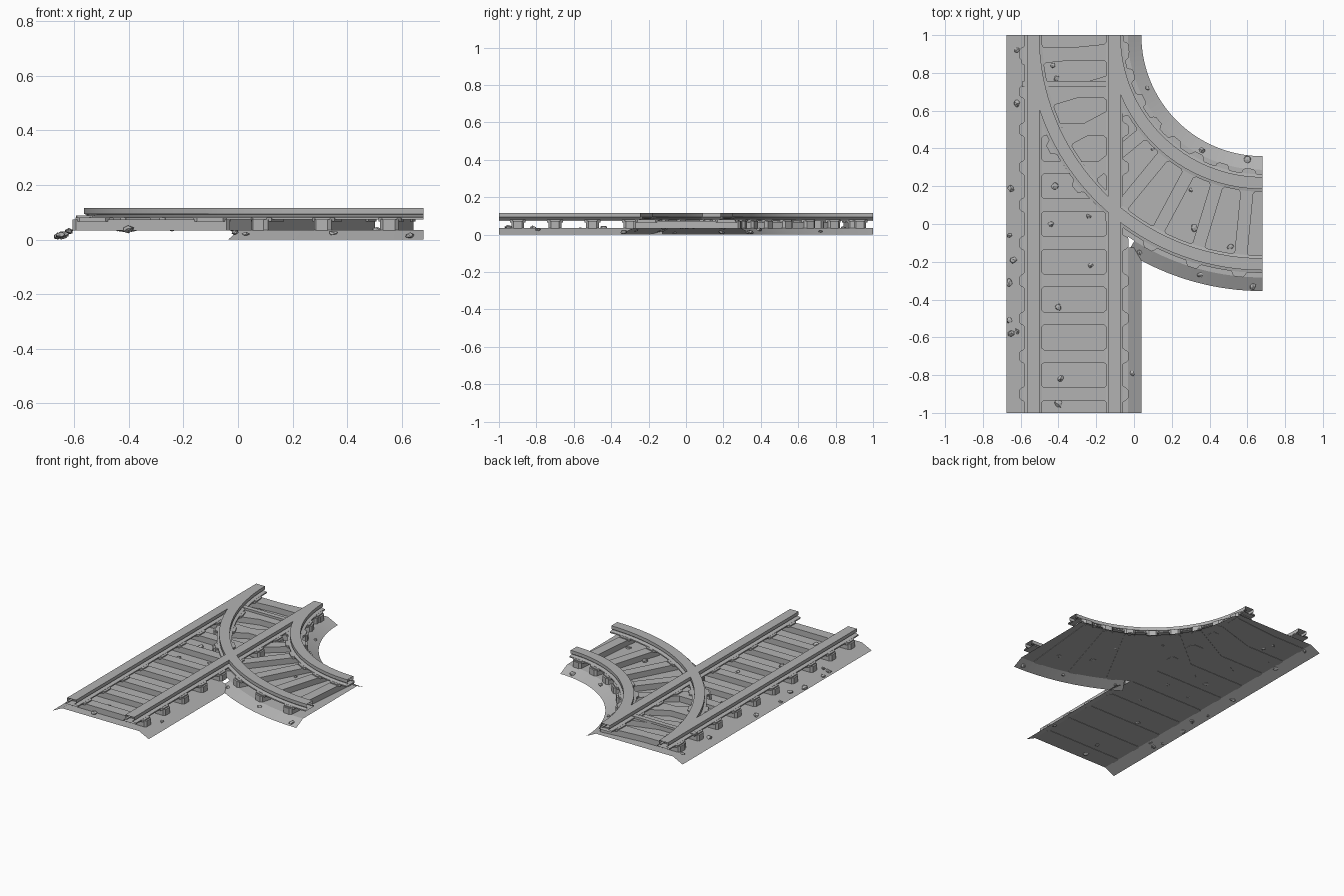
import bpy, bmesh, math, random
from mathutils import Matrix, Vector

random.seed(4)
if "Cube" in bpy.data.objects:
    bpy.data.objects.remove(bpy.data.objects["Cube"])

# Layout: a straight track along y, and a quarter-turn branch towards +x
TRACK_X = -0.318
TURN = Vector((0.68, 1.0))
RADIUS = 0.998
GAUGE = 0.215
BED, TIE_TOP = 0.035, 0.073

grey = bpy.data.materials.new("stone_grey")
grey.use_nodes = True
COLOUR = (0.45, 0.45, 0.45, 1)
grey.diffuse_color = COLOUR
grey.node_tree.nodes["Principled BSDF"].inputs["Base Color"].default_value = COLOUR


def finish(bm, name, smooth=False):
    mesh = bpy.data.meshes.new(name)
    bm.to_mesh(mesh)
    bm.free()
    mesh.materials.append(grey)
    obj = bpy.data.objects.new(name, mesh)
    bpy.context.collection.objects.link(obj)
    if smooth:
        bpy.ops.object.select_all(action='DESELECT')
        obj.select_set(True)
        bpy.context.view_layer.objects.active = obj
        bpy.ops.object.shade_smooth_by_angle(angle=math.radians(25))
    return obj


def straight_frame(t):
    return Matrix.Translation((TRACK_X, 1 - 2 * t, 0))


def branch_frame(t):
    a = t * math.pi / 2
    loc = (TURN.x - RADIUS * math.cos(a), TURN.y - RADIUS * math.sin(a), 0)
    return Matrix.Translation(loc) @ Matrix.Rotation(a, 4, 'Z')


def sweep(bm, frame, profile, steps, closed, keep=None):
    """Sweep a cross-section of (offset, height) points along a track."""
    rings = [[bm.verts.new(frame(i / steps) @ Vector((o, 0, z))) for o, z in profile]
             for i in range(steps + 1)]
    n = len(profile)
    for a, b in zip(rings, rings[1:]):
        for j in range(n if closed else n - 1):
            k = (j + 1) % n
            quad = (a[j], b[j], b[k], a[k])
            mid = sum((v.co for v in quad), Vector()) / 4
            if keep is None or keep(mid, j):
                bm.faces.new(quad)


def prism(bm, outline, z0, z1, matrix):
    low = [bm.verts.new(matrix @ Vector((x, y, z0))) for x, y in outline]
    high = [bm.verts.new(matrix @ Vector((x, y, z1))) for x, y in outline]
    bm.faces.new(high)
    bm.faces.new(low[::-1])
    for i in range(len(low)):
        k = (i + 1) % len(low)
        bm.faces.new((low[i], low[k], high[k], high[i]))


def clipped(hx, hy, c, cx=0):
    """Rectangle outline with cut corners."""
    pts = [(hx, -hy + c), (hx, hy - c), (hx - c, hy), (-hx + c, hy),
           (-hx, hy - c), (-hx, -hy + c), (-hx + c, -hy), (hx - c, -hy)]
    return [(x + cx, y) for x, y in pts]


# Ballast bed: flat top with sloping shoulders, trimmed where the tracks merge
bed_profile = [(-0.357, 0), (-0.285, BED), (0.285, BED), (0.357, 0)]


def keep_straight(p, strip):
    r = (p.xy - TURN).length
    inside = p.x < TURN.x and 0.64 < r < 1.3
    return strip != 2 or not inside


def keep_branch(p, strip):
    return strip != 0 or p.x > -0.03


for name, frame, keep in (("straight_bed", straight_frame, keep_straight),
                          ("branch_bed", branch_frame, keep_branch)):
    bm = bmesh.new()
    sweep(bm, frame, bed_profile, 48, False, keep)
    bm.normal_update()
    for f in bm.faces:
        if f.normal.z < 0:
            f.normal_flip()
    bmesh.ops.delete(bm, geom=[v for v in bm.verts if not v.link_faces], context='VERTS')
    finish(bm, name, True)

# Rails: wide foot, narrow web, broad head, open at the track ends
half = [(0.046, TIE_TOP), (0.046, 0.081), (0.022, 0.086), (0.022, 0.091),
        (0.032, 0.094), (0.032, 0.116)]
rail = half + [(-o, z) for o, z in reversed(half)]
for name, frame, steps in (("straight_rail", straight_frame, 1),
                           ("branch_rail", branch_frame, 32)):
    for side, label in ((-1, "outer"), (1, "inner")):
        bm = bmesh.new()
        sweep(bm, frame, [(o + side * GAUGE, z) for o, z in rail], steps, True)
        bmesh.ops.recalc_face_normals(bm, faces=bm.faces)
        # The shell is open, so check its top faces point up
        top = max(bm.faces, key=lambda f: f.calc_center_median().z)
        if top.normal.z < 0:
            bmesh.ops.reverse_faces(bm, faces=bm.faces)
        finish(bm, label + "_" + name, True)

# Sleepers with a bearing plate beneath each rail
for name, frame, count in (("straight_sleepers", straight_frame, 10),
                           ("branch_sleepers", branch_frame, 8)):
    bm = bmesh.new()
    for i in range(count):
        m = frame((i + 0.5) / count)
        prism(bm, clipped(0.288, 0.034, 0.012), BED - 0.002, TIE_TOP, m)
        for side in (-1, 1):
            prism(bm, clipped(0.062, 0.042, 0.014, side * GAUGE), 0.066, 0.08, m)
    finish(bm, name)

# Switch bar joining the rails
bm = bmesh.new()
prism(bm, clipped(0.245, 0.016, 0.003, -0.03), TIE_TOP, 0.088,
      Matrix.Translation((TRACK_X, 0.74, 0)))
finish(bm, "switch_bar")

# Loose stones on the bed and its shoulders
spots = [(-.62, .92), (-.62, .64), (-.65, .19), (-.66, -.06), (-.64, -.19),
         (-.66, -.31), (-.66, -.51), (-.65, -.58), (-.62, -.57), (-.43, .84),
         (-.41, .77), (-.42, .2), (-.44, 0), (-.24, .04), (-.23, -.22),
         (-.4, -.44), (-.39, -.82), (-.4, -.95), (-.01, -.79), (.03, -.15),
         (.07, .72), (.1, .4), (.36, .39), (.6, .34), (.3, .18), (.32, -.02),
         (.51, -.12), (.35, -.27), (.63, -.33)]
bm = bmesh.new()
for x, y in spots:
    across = abs(x - TRACK_X)
    if x > -0.03 and y > -0.4:
        across = abs((Vector((x, y)) - TURN).length - RADIUS)
    z = BED * min(1, max(0.25, (0.357 - across) / 0.072))
    size = random.uniform(0.011, 0.02)
    m = (Matrix.Translation((x, y, z + 0.003))
         @ Matrix.Rotation(random.uniform(0, 6), 4, 'Z')
         @ Matrix.Diagonal((size * 1.2, size, size * 0.6, 1)))
    made = bmesh.ops.create_icosphere(bm, subdivisions=1, radius=1, matrix=m)
    for v in made["verts"]:
        v.co += Vector([random.uniform(-0.2, 0.2) * size for _ in range(3)])
        v.co.z = max(v.co.z, 0)
finish(bm, "loose_stones")
